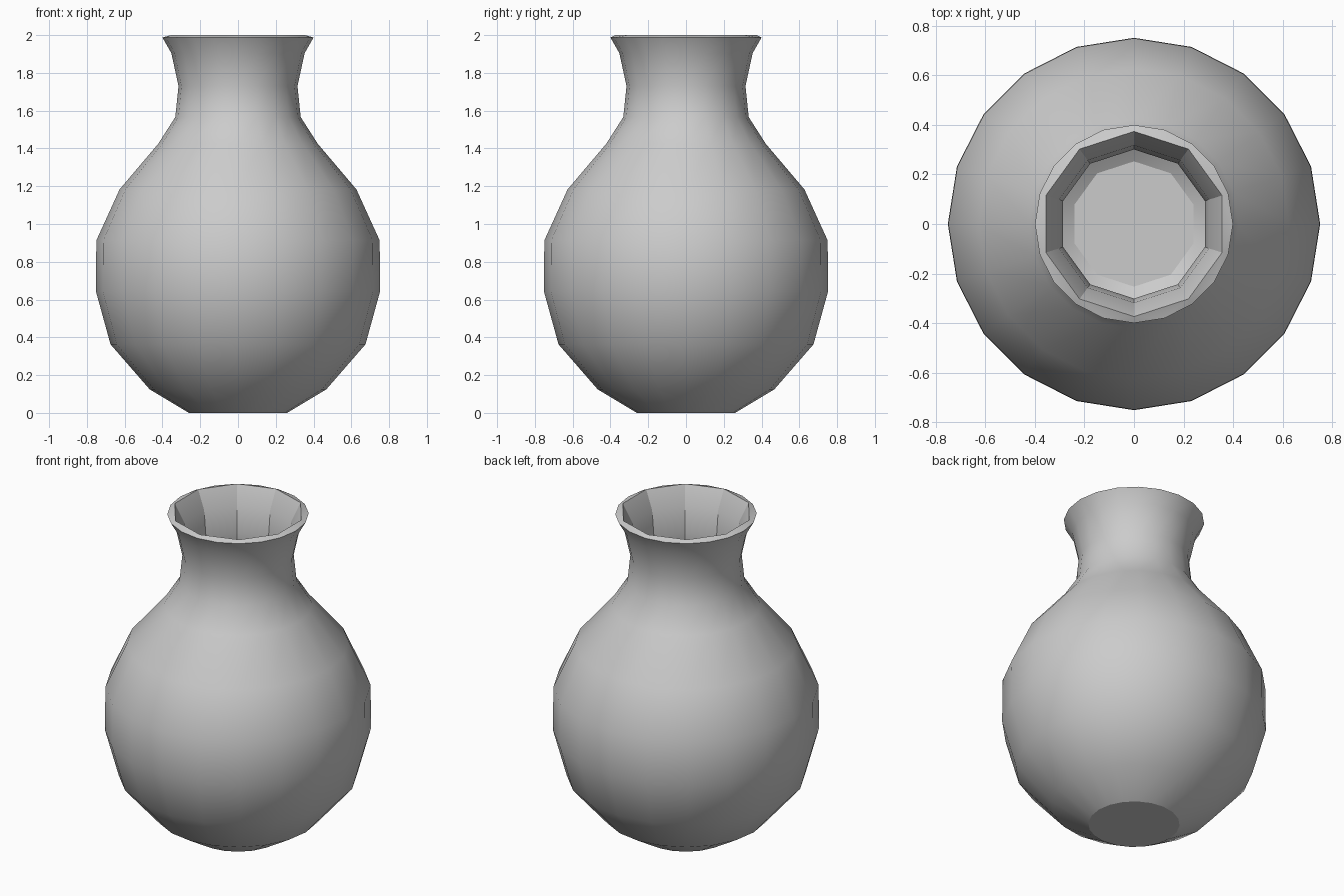
import bpy, bmesh
from math import sin, cos, radians

if "Cube" in bpy.data.objects:
    bpy.data.objects.remove(bpy.data.objects["Cube"])

# Profiles as (radius, height): outer wall upwards, inner wall downwards
OUTER = [(0.26, 0.0), (0.468, 0.125), (0.675, 0.363), (0.752, 0.643), (0.75, 0.913),
         (0.627, 1.183), (0.422, 1.425), (0.332, 1.566), (0.315, 1.73),
         (0.353, 1.905), (0.4, 1.987)]
INNER = [(0.374, 2.0), (0.318, 1.89), (0.301, 1.73), (0.31, 1.58), (0.40, 1.425),
         (0.60, 1.183), (0.725, 0.913), (0.725, 0.643), (0.65, 0.37),
         (0.45, 0.14), (0.253, 0.02)]

bm = bmesh.new()


def ring(r, z, n, start):
    angles = [radians(start + 360 * i / n) for i in range(n)]
    return [bm.verts.new((r * cos(a), r * sin(a), z)) for a in angles]


def skin(rings):
    for a, b in zip(rings, rings[1:]):
        n = len(a)
        for i in range(n):
            j = (i + 1) % n
            bm.faces.new((a[i], a[j], b[j], b[i]))


# Twenty-sided outside and ten-sided inside, both starting at 18 degrees
outer = [ring(r, z, 20, 18) for r, z in OUTER]
inner = [ring(r, z, 10, 18) for r, z in INNER]
skin(outer)
skin(inner)

# Base and inner floor
bm.faces.new(outer[0][::-1])
bm.faces.new(inner[-1])

# Lip joining the two side counts
o, n = outer[-1], inner[0]
for k in range(10):
    a, b = n[k], n[(k + 1) % 10]
    o1, o2, o3 = o[2 * k], o[2 * k + 1], o[(2 * k + 2) % 20]
    bm.faces.new((o1, o2, a))
    bm.faces.new((o2, b, a))
    bm.faces.new((o2, o3, b))

bmesh.ops.recalc_face_normals(bm, faces=bm.faces)
mesh = bpy.data.meshes.new("vase")
bm.to_mesh(mesh)
bm.free()
vase = bpy.data.objects.new("vase", mesh)
bpy.context.collection.objects.link(vase)

# Smooth body with crisp lip, base and inner facets
bpy.context.view_layer.objects.active = vase
vase.select_set(True)
bpy.ops.object.shade_smooth_by_angle(angle=radians(30))
